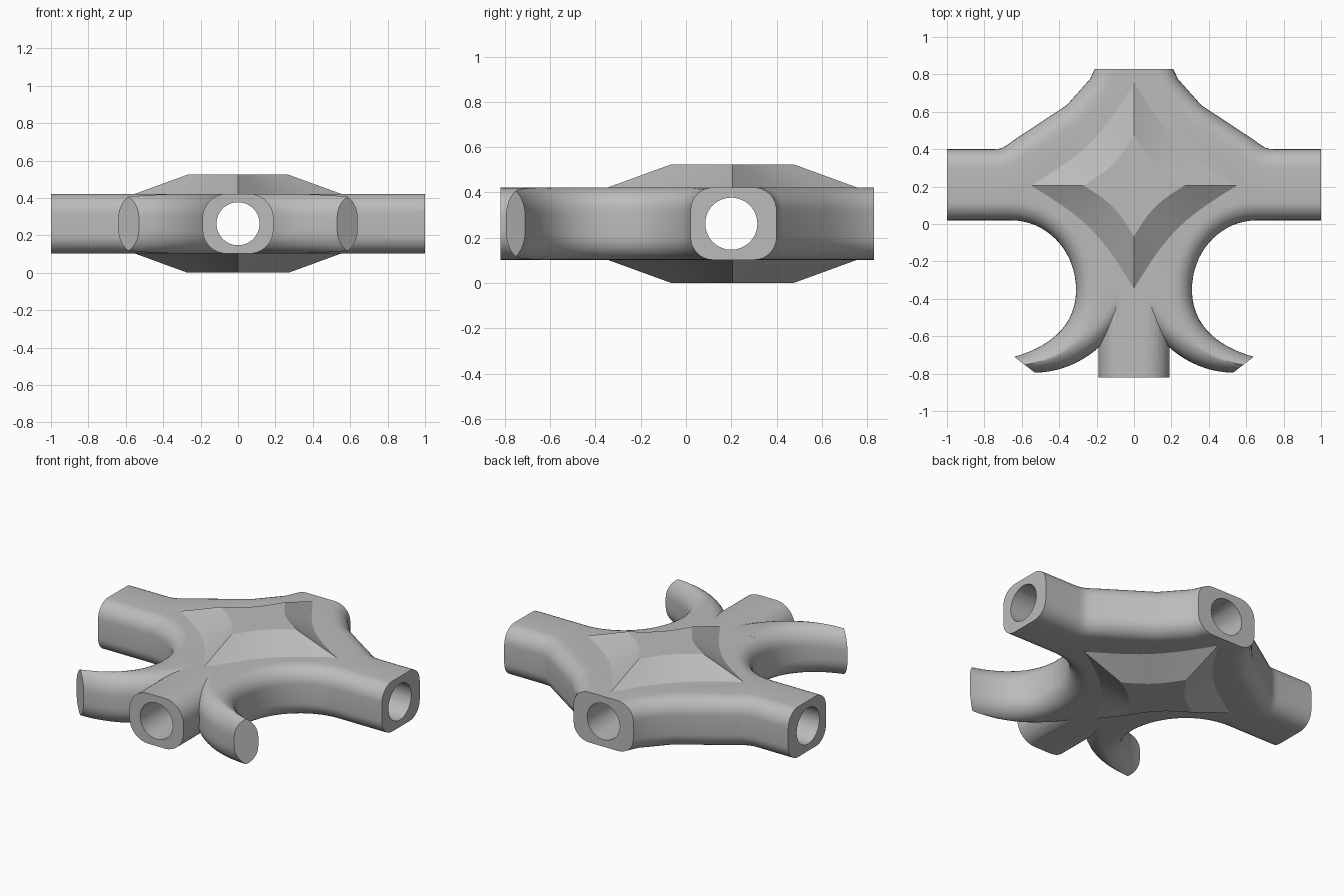
import bpy, bmesh, math
from mathutils import Vector
from mathutils.geometry import interpolate_bezier

if "Cube" in bpy.data.objects:
    bpy.data.objects.remove(bpy.data.objects["Cube"])

MID, HALF = 0.262, 0.16      # centre height and half thickness of the body
ROUND = 0.10                 # edge rounding
STEPS = 8

grey = bpy.data.materials.new("plain_grey")
grey.use_nodes = True
grey.diffuse_color = (0.5, 0.5, 0.5, 1)
grey.node_tree.nodes["Principled BSDF"].inputs["Base Color"].default_value = grey.diffuse_color


def bezier(a, b, c, d, n):
    return [p.to_2d() for p in interpolate_bezier(*[Vector(p).to_3d() for p in (a, b, c, d)], n)]


def skin(name, rings):
    """Closed solid from equal rings of points, capped at both ends."""
    bm = bmesh.new()
    loops = [[bm.verts.new(p) for p in ring] for ring in rings]
    n = len(loops[0])
    for a, b in zip(loops, loops[1:]):
        for i in range(n):
            j = (i + 1) % n
            bm.faces.new((a[i], a[j], b[j], b[i]))
    bm.faces.new(loops[0][::-1])
    bm.faces.new(loops[-1])
    bmesh.ops.recalc_face_normals(bm, faces=bm.faces)
    mesh = bpy.data.meshes.new(name)
    bm.to_mesh(mesh)
    bm.free()
    mesh.materials.append(grey)
    ob = bpy.data.objects.new(name, mesh)
    bpy.context.collection.objects.link(ob)
    return ob


def tube(name, stations, side=1):
    """Loft of rounded sections; each station is (edge, edge, rounding)."""
    rings = []
    for p, q, r in stations:
        p, q = Vector(p), Vector(q)
        width = (q - p).length
        last = math.acos(max(0, 1 - 0.495 * width / r))
        arc = [(r * (1 - math.cos(last * k / STEPS)),
                HALF - r + r * math.sin(last * k / STEPS)) for k in range(STEPS + 1)]
        section = [(d, z) for d, z in arc] + [(width - d, z) for d, z in arc[::-1]]
        section += [(width - d, -z) for d, z in arc] + [(d, -z) for d, z in arc[::-1]]
        along = (q - p) / width
        rings.append([(side * (p + along * d).x, (p + along * d).y, MID + z) for d, z in section])
    return skin(name, rings)


def inset(points, flat, amount):
    """Mitred inset of a clockwise outline; flat edges stay in place."""
    out, n = [], len(points)
    for i in range(n):
        a, p, b = points[i - 1], points[i], points[(i + 1) % n]
        u, v = (p - a).normalized(), (b - p).normalized()
        nu, nv = Vector((u.y, -u.x)), Vector((v.y, -v.x))
        du = 0 if (i - 1) % n in flat else amount
        dv = 0 if i in flat else amount
        det = nu.x * nv.y - nu.y * nv.x
        if abs(det) < 1e-4:
            out.append(p + nu * du)
        else:
            out.append(p + Vector((du * nv.y - dv * nu.y, dv * nu.x - du * nv.x)) / det)
    return out


# Hub with side arms and back arm: a rounded slab
right = [Vector(p) for p in ((0.21, 0.83), (0.235, 0.775), (0.36, 0.635))]
right += bezier((0.64, 0.45), (0.69, 0.415), (0.70, 0.40), (0.75, 0.40), 6)
side_end = len(right)
right += [Vector((1, 0.40)), Vector((1, 0.02))]
right += bezier((0.66, 0.02), (0.46, 0.02), (0.31, -0.15), (0.31, -0.35), 18)
outline = right + [Vector((-p.x, p.y)) for p in reversed(right)]
count = len(outline)
ends = {side_end, len(right) - 1, count - 2 - side_end, count - 1}
levels = [math.pi / 2 * k / STEPS for k in range(STEPS + 1)]
layers = [(ROUND * (1 - math.cos(a)), HALF - ROUND + ROUND * math.sin(a)) for a in levels]
layers = [(d, -z) for d, z in layers[::-1]] + layers
hub = skin("hub", [[(p.x, p.y, MID + z) for p in inset(outline, ends, d)] for d, z in layers])

# Straight front arm
parts = [tube("front_arm", [((-0.19, y), (0.19, y), 0.13) for y in (-0.82, 0.1)])]

# Curved tapering hooks either side of the front arm
inner = bezier((0.31, -0.35), (0.31, -0.53), (0.43, -0.65), (0.64, -0.71), 20)
outer = bezier((-0.05, -0.30), (0.08, -0.62), (0.28, -0.79), (0.53, -0.795), 20)
hook = [(p, q, ROUND + 0.03 * i / 19) for i, (p, q) in enumerate(zip(inner, outer))]
parts += [tube("left_hook", hook), tube("right_hook", hook, -1)]


# Raised star with concave sides, above and below
def star(reach, pull, z):
    ring = []
    for k in range(4):
        a, b = [Vector((math.cos(t), math.sin(t))) * reach
                for t in (k * math.pi / 2, (k + 1) * math.pi / 2)]
        for s in range(10):
            t = s / 10
            p = a.lerp(b, t) * (1 - pull * 4 * t * (1 - t))
            ring.append((p.x, p.y + 0.205, z))
    return ring


parts.append(skin("star_plate", [star(0.27, 0.16, 0), star(0.55, 0.16, MID - HALF),
                                 star(0.55, 0.16, MID + HALF), star(0.27, 0.16, 0.524)]))


# Bores through the arms
def bore(name, axis):
    turns = [2 * math.pi * k / 48 for k in range(48)]
    ring = [(0.115 * math.cos(t), 0.115 * math.sin(t)) for t in turns]
    if axis == "x":
        return skin(name, [[(e, 0.2 + u, MID + v) for u, v in ring] for e in (-1.2, 1.2)])
    return skin(name, [[(u, e, MID + v) for u, v in ring] for e in (-1.2, 1.2)])


bores = [bore("side_bore", "x"), bore("long_bore", "y")]

# Join everything into one solid, then drill it
bpy.context.view_layer.objects.active = hub
for operation, tools in (("UNION", parts), ("DIFFERENCE", bores)):
    for tool in tools:
        mod = hub.modifiers.new(tool.name, "BOOLEAN")
        mod.operation, mod.solver, mod.object = operation, "EXACT", tool
        bpy.ops.object.modifier_apply(modifier=mod.name)
        bpy.data.objects.remove(tool)

bpy.ops.object.select_all(action="DESELECT")
hub.select_set(True)
hub.name = "pipe_hub"
bpy.ops.object.shade_smooth_by_angle(angle=math.radians(30))
